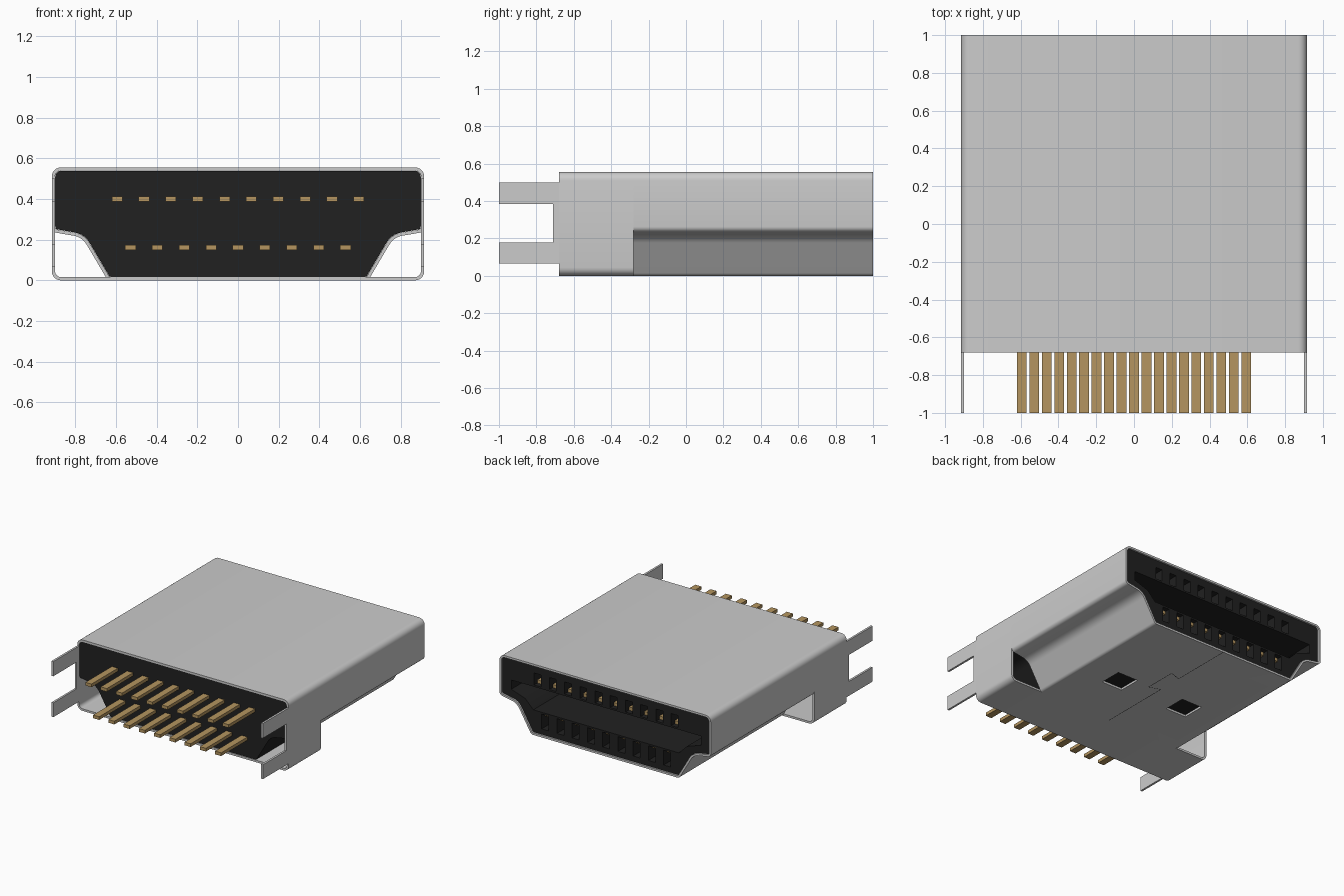
import bpy, bmesh, math
from mathutils import Vector

if "Cube" in bpy.data.objects:
    bpy.data.objects.remove(bpy.data.objects["Cube"])


def material(name, rgb):
    m = bpy.data.materials.new(name)
    m.diffuse_color = (*rgb, 1)
    m.use_nodes = True
    m.node_tree.nodes["Principled BSDF"].inputs["Base Color"].default_value = m.diffuse_color
    return m


METAL = material("brushed steel", (0.60, 0.60, 0.60))
BLACK = material("black plastic", (0.015, 0.015, 0.015))
GOLD = material("gold contact", (0.46, 0.30, 0.115))


def finish(name, bm, mat):
    bmesh.ops.recalc_face_normals(bm, faces=bm.faces)
    me = bpy.data.meshes.new(name)
    bm.to_mesh(me)
    bm.free()
    ob = bpy.data.objects.new(name, me)
    bpy.context.collection.objects.link(ob)
    me.materials.append(mat)
    return ob


def smooth(ob):
    bpy.ops.object.select_all(action='DESELECT')
    ob.select_set(True)
    bpy.context.view_layer.objects.active = ob
    bpy.ops.object.shade_smooth_by_angle(angle=math.radians(30))


def add_prism(bm, pts, y0, y1, inner=None):
    """Extrude an (x, z) outline along y; with an inner outline it becomes a tube."""
    n = len(pts)

    def loop(p, y):
        return [bm.verts.new((a, y, b)) for a, b in p]

    def wall(a, b):
        for i in range(n):
            j = (i + 1) % n
            bm.faces.new((a[i], a[j], b[j], b[i]))
    a, b = loop(pts, y0), loop(pts, y1)
    wall(a, b)
    if inner:
        c, d = loop(inner, y0), loop(inner, y1)
        wall(c, d)
        wall(a, c)
        wall(b, d)
    else:
        bm.faces.new(a)
        bm.faces.new(b)


def prism(name, pts, y0, y1, mat, inner=None):
    bm = bmesh.new()
    add_prism(bm, pts, y0, y1, inner)
    return finish(name, bm, mat)


def rect(x0, x1, z0, z1):
    return [(x0, z0), (x1, z0), (x1, z1), (x0, z1)]


def box(name, x0, x1, y0, y1, z0, z1, mat):
    return prism(name, rect(x0, x1, z0, z1), y0, y1, mat)


def mirrored(half):
    """Right half outline, top to bottom, completed with its mirror image."""
    return half + [(-p[0], *p[1:]) for p in reversed(half)]


def fillet(pts, seg=6):
    """Round every (x, z, radius) corner."""
    out, n = [], len(pts)
    for i, (x, z, r) in enumerate(pts):
        p = Vector((x, z))
        u = (Vector(pts[i - 1][:2]) - p).normalized()
        v = (Vector(pts[(i + 1) % n][:2]) - p).normalized()
        half = u.angle(v) / 2
        t = r / math.tan(half)
        c = p + (u + v).normalized() * (r / math.sin(half))
        s, e = p + u * t - c, p + v * t - c
        ang = math.pi - 2 * half
        for k in range(seg + 1):
            f = k / seg
            q = c + (s * math.sin((1 - f) * ang) + e * math.sin(f * ang)) / math.sin(ang)
            out.append((q.x, q.y))
    return out


def inset(pts, d):
    """Move a clockwise outline inward by d."""
    out, n = [], len(pts)
    for i in range(n):
        p = Vector(pts[i])
        a = (p - Vector(pts[i - 1])).normalized()
        b = (Vector(pts[(i + 1) % n]) - p).normalized()
        na, nb = Vector((a.y, -a.x)), Vector((b.y, -b.x))
        m = (na + nb).normalized()
        q = p + m * (d / max(m.dot(na), 0.3))
        out.append((q.x, q.y))
    return out


def cut(ob, cutter):
    mod = ob.modifiers.new("cut", 'BOOLEAN')
    mod.operation = 'DIFFERENCE'
    mod.solver = 'EXACT'
    mod.object = cutter
    bpy.context.view_layer.objects.active = ob
    bpy.ops.object.modifier_apply(modifier=mod.name)
    bpy.data.objects.remove(cutter)


T = 0.016
REAR, STEP, MOUTH = -0.68, -0.28, 1.0

# Outlines: the shaped plug and the plain box at the rear
plug = fillet(mirrored([(0.915, 0.555, 0.045), (0.915, 0.238, 0.03),
                        (0.765, 0.212, 0.09), (0.64, 0.0, 0.03)]))
frame = fillet(mirrored([(0.915, 0.555, 0.045), (0.915, 0.0, 0.045)]))

# Metal shell
rear_shell = prism("rear_shell", frame, REAR, STEP, METAL, inset(frame, T))
plug_shell = prism("plug_shell", plug, STEP, MOUTH, METAL, inset(plug, T))

# Two square latch holes in the underside
bm = bmesh.new()
for s in (-1, 1):
    add_prism(bm, rect(s * 0.30 - 0.09, s * 0.30 + 0.09, -0.05, 0.0165), 0.11, 0.29)
cut(plug_shell, finish("latch_hole_cutter", bm, METAL))
smooth(rear_shell)
smooth(plug_shell)

# Pin rows: (height, x positions, slot bottom, slot top)
PITCH = 0.132
rows = [("upper", 0.40, [(i - 4.5) * PITCH for i in range(10)], 0.386, 0.48),
        ("lower", 0.162, [(i - 4) * PITCH for i in range(9)], 0.06, 0.176)]

# Plastic core with the central cavity and the contact slots
core = prism("plastic_core", inset(plug, T + 0.001), REAR + 0.005, 0.988, BLACK)
bm = bmesh.new()
add_prism(bm, mirrored([(0.82, 0.372), (0.82, 0.30), (0.70, 0.26), (0.63, 0.19)]), 0.1, 1.1)
for _, _, xs, z0, z1 in rows:
    for x in xs:
        add_prism(bm, rect(x - 0.03, x + 0.03, z0, z1), 0.4, 1.1)
cut(core, finish("cavity_cutter", bm, BLACK))
smooth(core)

# Gold contact pins, running from the solder tails to the mouth
for name, z, xs, _, _ in rows:
    for i, x in enumerate(xs):
        box(f"{name}_pin_{i + 1}", x - 0.026, x + 0.026, -1.0, 0.95,
            z - 0.0125, z + 0.0125, GOLD)

# Forked mounting legs at both sides of the rear
fork = [(REAR, 0.065), (-1, 0.065), (-1, 0.177), (-0.71, 0.177),
        (-0.71, 0.385), (-1, 0.385), (-1, 0.50), (REAR, 0.50)]
for s, side in ((-1, "left"), (1, "right")):
    bm = bmesh.new()
    f = bm.faces.new([bm.verts.new((s * 0.915, y, z)) for y, z in fork])
    ext = bmesh.ops.extrude_face_region(bm, geom=[f])["geom"]
    bmesh.ops.translate(bm, vec=(-s * T, 0, 0),
                        verts=[v for v in ext if isinstance(v, bmesh.types.BMVert)])
    finish(f"{side}_mounting_fork", bm, METAL)

# Interlocking sheet seam on the underside, as thin dark strips
seam = [(0, 1), (0, 0.50), (0.09, 0.53), (0.09, 0.27), (0, 0.30), (0, STEP)]
bm = bmesh.new()
for p, q in zip(seam, seam[1:]):
    p, q = Vector(p), Vector(q)
    d = (q - p).normalized() * 0.002
    w = Vector((-d.y, d.x))
    strip = [p + w, q + w, q - w, p - w]
    bm.faces.new([bm.verts.new((c.x, c.y, -0.001)) for c in strip])
bmesh.ops.solidify(bm, geom=bm.faces[:], thickness=0.0008)
finish("underside_seam", bm, BLACK)
